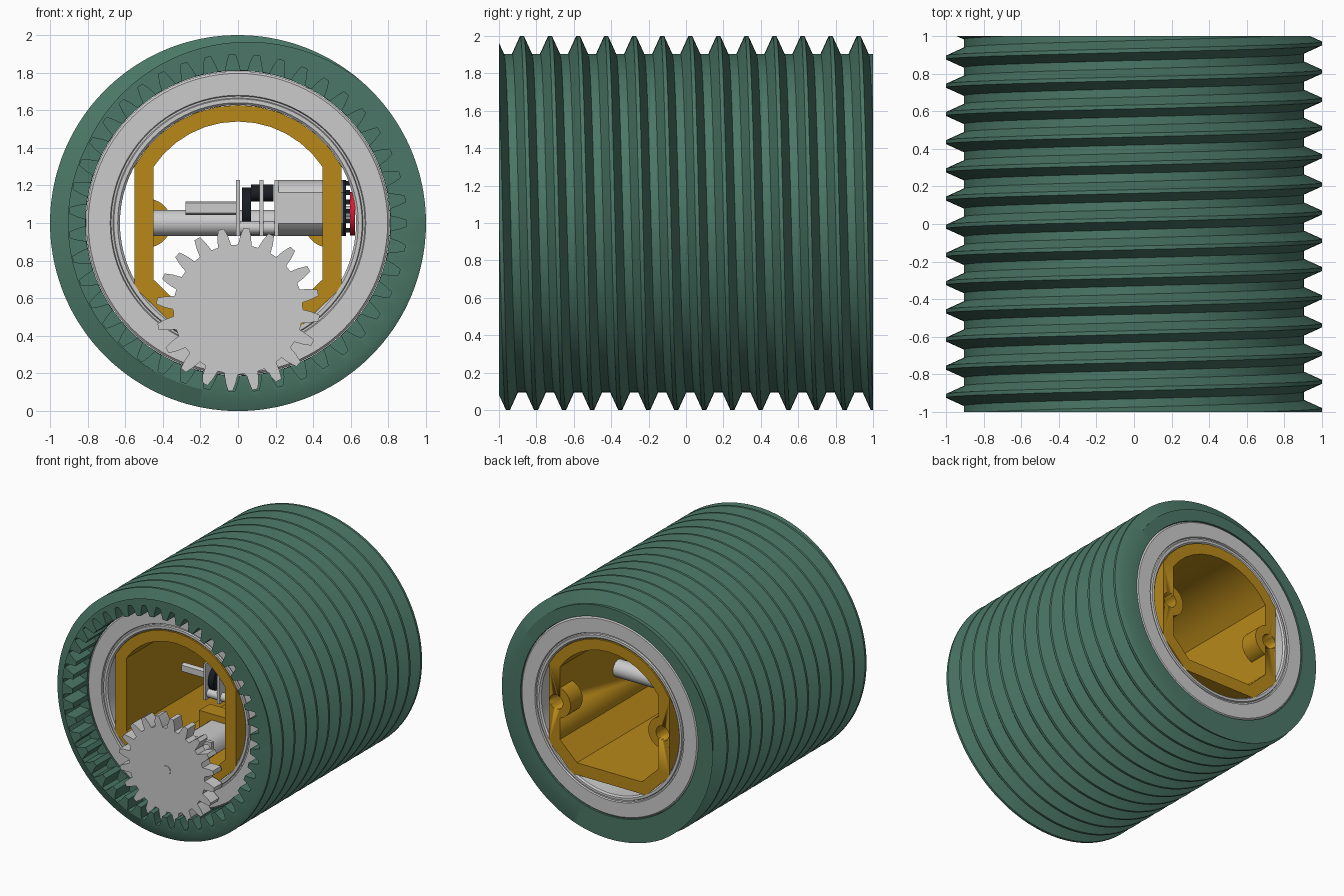
import bpy, bmesh, math
from math import sin, cos, pi, radians

if "Cube" in bpy.data.objects:
    bpy.data.objects.remove(bpy.data.objects["Cube"])

ZC = 1.0  # height of the main axis


def material(name, rgb):
    m = bpy.data.materials.new(name)
    m.diffuse_color = (*rgb, 1)
    m.use_nodes = True
    m.node_tree.nodes["Principled BSDF"].inputs["Base Color"].default_value = m.diffuse_color
    return m


GREEN = material("green", (0.07, 0.185, 0.135))
GOLD = material("gold", (0.48, 0.25, 0.01))
DARK = material("dark", (0.01, 0.013, 0.018))
RED = material("red", (0.7, 0.01, 0.03))


def finish(name, bm, mat=None, angle=30):
    bmesh.ops.remove_doubles(bm, verts=bm.verts, dist=1e-5)
    bmesh.ops.recalc_face_normals(bm, faces=bm.faces)
    me = bpy.data.meshes.new(name)
    bm.to_mesh(me)
    bm.free()
    ob = bpy.data.objects.new(name, me)
    bpy.context.collection.objects.link(ob)
    if mat:
        me.materials.append(mat)
    bpy.ops.object.select_all(action='DESELECT')
    ob.select_set(True)
    bpy.context.view_layer.objects.active = ob
    bpy.ops.object.shade_smooth_by_angle(angle=radians(angle))
    return ob


def skin(name, columns, mat=None, close_rows=True):
    """Quads between neighbouring columns of points; degenerate ones are skipped."""
    bm = bmesh.new()
    n = len(columns[0])
    for a, b in zip(columns, columns[1:]):
        for j in range(n if close_rows else n - 1):
            pts = []
            for p in (a[j], a[(j + 1) % n], b[(j + 1) % n], b[j]):
                if all(math.dist(p, q) > 1e-5 for q in pts):
                    pts.append(p)
            if len(pts) > 2:
                bm.faces.new([bm.verts.new(p) for p in pts])
    return finish(name, bm, mat)


def lathe(name, profile, x=0, z=ZC, seg=96, mat=None):
    """Closed (radius, y) profile turned about an axis along y."""
    cols = [[(x + r * sin(t), y, z + r * cos(t)) for r, y in profile]
            for t in (2 * pi * i / seg for i in range(seg + 1))]
    return skin(name, cols, mat)


def prism(name, pts, y0, y1, mat=None):
    """Flat x-z outline extruded along y."""
    bm = bmesh.new()
    f = bm.faces.new([bm.verts.new((x, y0, z)) for x, z in pts])
    ext = bmesh.ops.extrude_face_region(bm, geom=[f], use_keep_orig=True)
    for v in ext["geom"]:
        if isinstance(v, bmesh.types.BMVert):
            v.co.y = y1
    return finish(name, bm, mat)


def rod(name, a, b, r, mat=None, seg=32, squash=1.0):
    """Cylinder between two x positions or y positions (a, b share the other two)."""
    bm = bmesh.new()
    along_x = abs(a[0] - b[0]) > 1e-6
    length = math.dist(a, b)
    bmesh.ops.create_cone(bm, cap_ends=True, segments=seg, radius1=r, radius2=r, depth=length)
    c = [(p + q) / 2 for p, q in zip(a, b)]
    for v in bm.verts:
        u, w, h = v.co
        w = max(-r * squash, min(r * squash, w))
        v.co = (c[0] + h, c[1] + w, c[2] + u) if along_x else (c[0] + u, c[1] + h, c[2] + w)
    return finish(name, bm, mat)


def box(name, x, y, z, mat=None):
    return prism(name, [(x[0], z[0]), (x[1], z[0]), (x[1], z[1]), (x[0], z[1])], y[0], y[1], mat)


# Threaded sleeve with internal ring gear at the front
PITCH, CREST, ROOT, SEAT, GEAR_BACK = 0.15, 1.0, 0.905, 0.81, -0.81
CORNERS = [(-0.053, ROOT), (-0.01, CREST), (0.01, CREST), (0.053, ROOT)]


def thread_radius(y, phi):
    d = (y - 0.023 - PITCH * phi / (2 * pi) + PITCH / 2) % PITCH - PITCH / 2
    k = max(0, min(1, (0.053 - abs(d)) / 0.043))
    return ROOT + (CREST - ROOT) * k


TEETH = 43
columns = []
stations = []
for i in range(TEETH):
    mid = radians(2.2 + 180) - 21 * 2 * pi / TEETH + (i + 0.0) * 2 * pi / TEETH
    for frac, r in ((-0.33, 0.812), (-0.24, 0.855), (-0.12, 0.897),
                    (0.12, 0.897), (0.24, 0.855), (0.33, 0.812)):
        stations.append((mid + frac * 2 * pi / TEETH, r))
stations.append((stations[0][0] + 2 * pi, stations[0][1]))
for phi, tooth_r in stations:
    col = []
    for k in range(-9, 10):
        for off, r in CORNERS:
            y = 0.023 + PITCH * (k + phi / (2 * pi)) + off
            if abs(y) > 1:
                y = math.copysign(1, y)
                r = thread_radius(y, phi)
            col.append((r, y))
    col += [(SEAT, 1), (SEAT, GEAR_BACK), (tooth_r, GEAR_BACK), (tooth_r, -1)]
    columns.append([(r * sin(phi), y, ZC + r * cos(phi)) for r, y in col])
skin("threaded_sleeve", columns, GREEN)

# Bearings at both ends
for name, y0, y1 in (("front_bearing", -0.81, -0.6), ("rear_bearing", 0.79, 1.0)):
    c = 0.012
    lathe(name, [(0.628 + c, y0), (0.66, y0), (0.665, y0 + c), (0.675, y0 + c), (0.68, y0),
                 (0.808 - c, y0), (0.808, y0 + c), (0.808, y1 - c), (0.808 - c, y1),
                 (0.68, y1), (0.675, y1 - c), (0.665, y1 - c), (0.66, y1),
                 (0.628 + c, y1), (0.628, y1 - c), (0.628, y0 + c)])


# Inner frame: arched tube with a flat, chamfered floor
def frame_outline(w, r, low, fw, floor, n=12):
    t = math.asin(w / r)
    arc = [(r * sin(-t + 2 * t * i / n), ZC + r * cos(-t + 2 * t * i / n)) for i in range(n + 1)]
    return arc + [(w, low), (fw, floor), (-fw, floor), (-w, low)]


outer = frame_outline(0.55, 0.628, 0.66, 0.335, 0.45)
inner = frame_outline(0.45, 0.54, 0.70, 0.295, 0.55)
loop = [[(o[0], -0.81, o[1]), (o[0], 1, o[1]), (i[0], 1, i[1]), (i[0], -0.81, i[1])]
        for o, i in zip(outer, inner)]
frame = skin("inner_frame", loop + loop[:1], GOLD)

# Screw bosses on the side walls, with holes sunk into the rear
for s, side in ((-1, "left"), (1, "right")):
    x = s * 0.485
    a0, a1 = (0, pi) if s < 0 else (pi, 2 * pi)
    cols = []
    for i in range(25):
        t = a0 + (a1 - a0) * i / 24
        cols.append([(x + r * sin(t), y, ZC + r * cos(t)) for r, y in
                     ((0.06, 0.998), (0.13, 0.998), (0.13, 0.84), (0, 0.84), (0, 0.86), (0.06, 0.86))])
    skin(side + "_screw_boss", cols, GOLD)
    cutter = rod(side + "_hole_cutter", (x, 0.86, ZC), (x, 1.1, ZC), 0.06)
    cutter.hide_render = True
    mod = frame.modifiers.new("hole", 'BOOLEAN')
    mod.operation, mod.object = 'DIFFERENCE', cutter
    bpy.context.view_layer.objects.active = frame
    bpy.ops.object.modifier_apply(modifier=mod.name)
    bpy.data.objects.remove(cutter)

# Spur gear meshing with the ring gear
N, GZ = 20, 0.54
gear = []
for i in range(N):
    for frac, r in ((-0.33, 0.345), (-0.24, 0.39), (-0.12, 0.435),
                    (0.12, 0.435), (0.24, 0.39), (0.33, 0.345)):
        t = radians(6) + (i + frac) * 2 * pi / N
        gear.append((r * sin(t), GZ + r * cos(t)))
prism("spur_gear", gear, -0.93, -0.825)
rod("gear_shaft", (0, -0.935, GZ), (0, -0.7, GZ), 0.037)

# Drive motor lying in the floor, with a raised stop behind it
box("drive_gearbox_front_plate", (-0.15, 0.15), (-0.75, -0.72), (GZ - 0.12, GZ + 0.125))
box("drive_gearbox_rear_plate", (-0.15, 0.15), (-0.56, -0.53), (GZ - 0.12, GZ + 0.125))
for s in (-1, 1):
    rod("drive_gearbox_post", (s * 0.11, -0.73, GZ + 0.07), (s * 0.11, -0.54, GZ + 0.07), 0.03)
rod("drive_gearbox_gear", (0, -0.69, GZ), (0, -0.59, GZ), 0.1, DARK)
rod("drive_motor", (0, -0.54, GZ), (0, -0.2, GZ), 0.15, squash=0.8)
box("motor_stop", (-0.2, 0.2), (-0.22, -0.08), (0.53, 0.71), GOLD)

# Upper motor lying across the frame
MY, MZ = -0.31, 1.08
rod("upper_motor_shaft", (-0.28, MY, MZ), (0.0, MY, MZ), 0.036, squash=0.7)
for x in (-0.01, 0.115, 0.195):
    box("upper_gearbox_plate", (x, x + 0.02), (MY - 0.125, MY + 0.125), (0.93, 1.23))
for dy in (-0.08, 0.08):
    rod("upper_gearbox_post", (0, MY + dy, 0.975), (0.2, MY + dy, 0.975), 0.035)
rod("upper_gear_large", (0.02, MY, MZ), (0.07, MY, MZ), 0.11, DARK)
rod("upper_gear_small", (0.07, MY, 1.16), (0.19, MY, 1.16), 0.045, DARK)
rod("upper_motor", (0.21, MY, MZ), (0.555, MY, MZ), 0.15, squash=0.83)
rod("encoder_board", (0.555, MY, MZ), (0.575, MY, MZ), 0.15, DARK, squash=0.83)
for i in range(6):
    z = 0.95 + i * 0.05
    box("encoder_pin", (0.57, 0.595), (MY - 0.11, MY - 0.08), (z, z + 0.025), DARK)
rod("encoder_disc", (0.595, MY, 1.05), (0.622, MY, 1.05), 0.115, RED)
rod("encoder_axle", (0.56, MY, 1.06), (0.6, MY, 1.06), 0.03)

# Cross pin between the side walls
rod("cross_pin", (-0.46, 0.24, 1.0), (0.46, 0.24, 1.0), 0.07)
